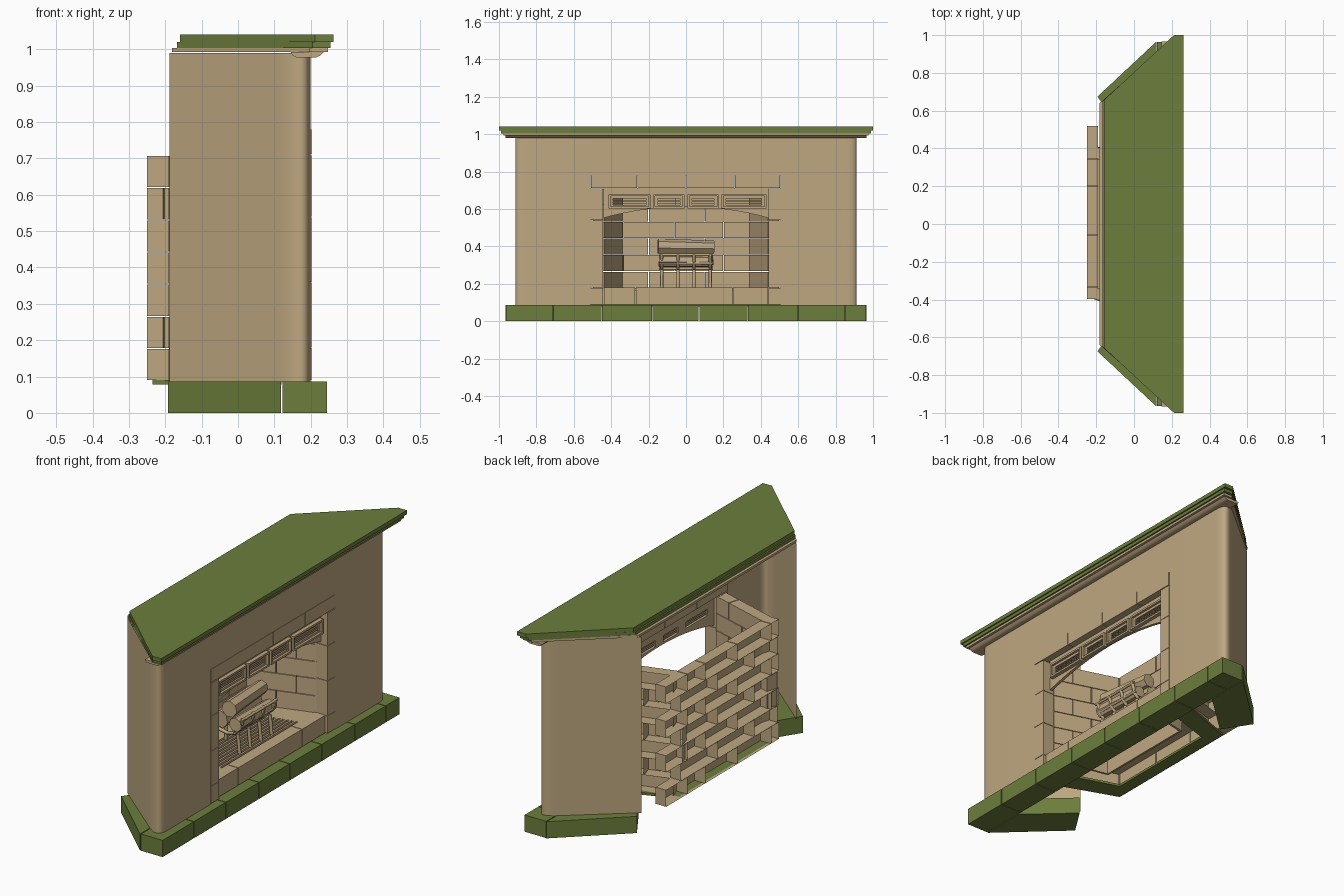
import bpy, bmesh, math
from mathutils import Vector

if "Cube" in bpy.data.objects:
    bpy.data.objects.remove(bpy.data.objects["Cube"])


def material(name, rgb):
    m = bpy.data.materials.new(name)
    m.diffuse_color = (*rgb, 1)
    m.use_nodes = True
    m.node_tree.nodes["Principled BSDF"].inputs["Base Color"].default_value = m.diffuse_color
    return m


TAN = material("tan_stone", (0.52, 0.39, 0.22))
GREEN = material("green_stone", (0.15, 0.21, 0.045))


def finish(name, bm, mat, smooth=False):
    bmesh.ops.recalc_face_normals(bm, faces=bm.faces)
    me = bpy.data.meshes.new(name)
    bm.to_mesh(me)
    bm.free()
    ob = bpy.data.objects.new(name, me)
    bpy.context.collection.objects.link(ob)
    me.materials.append(mat)
    if smooth:
        bpy.ops.object.select_all(action='DESELECT')
        ob.select_set(True)
        bpy.context.view_layer.objects.active = ob
        bpy.ops.object.shade_smooth_by_angle(angle=math.radians(35))
    return ob


def prism(bm, outline, lo, hi, axis='z', hole=None):
    """Extrude a 2D outline along an axis, optionally with a matching hole."""
    def at(p, t):
        return {'z': (p[0], p[1], t), 'x': (t, p[0], p[1]), 'y': (p[0], t, p[1])}[axis]
    n = len(outline)
    a, b = ([bm.verts.new(at(p, t)) for p in outline] for t in (lo, hi))
    if hole:
        c, d = ([bm.verts.new(at(p, t)) for p in hole] for t in (lo, hi))
    else:
        bm.faces.new(a)
        bm.faces.new(b)
    for i in range(n):
        j = (i + 1) % n
        bm.faces.new((a[i], a[j], b[j], b[i]))
        if hole:
            bm.faces.new((c[i], c[j], d[j], d[i]))
            bm.faces.new((a[i], a[j], c[j], c[i]))
            bm.faces.new((b[i], b[j], d[j], d[i]))


def rect(a0, a1, b0, b1):
    return [(a0, b0), (a1, b0), (a1, b1), (a0, b1)]


def part(name, mat, *prisms, smooth=False):
    bm = bmesh.new()
    for p in prisms:
        prism(bm, *p)
    return finish(name, bm, mat, smooth)


def open_brick(bm, origin, along, out, s0, s1, z0, z1, depth):
    """A brick with a visible face and four sides, hollow behind."""
    f, k = [], []
    for s, z in ((s0, z0), (s1, z0), (s1, z1), (s0, z1)):
        p = origin + along * s + Vector((0, 0, z))
        f.append(bm.verts.new(p))
        k.append(bm.verts.new(p + out * depth))
    bm.faces.new(f)
    for i in range(4):
        j = (i + 1) % 4
        bm.faces.new((f[i], f[j], k[j], k[i]))


# Base: front row of blocks and two diagonal side blocks
G = 0.002
seams = [-0.965, -0.71, -0.45, -0.18, 0.07, 0.33, 0.60, 0.85, 0.965]
part("base_front_blocks", GREEN,
     *[(rect(0.122, 0.245, a + G, b - G), 0, 0.086) for a, b in zip(seams, seams[1:])])
for s, side in ((1, "left"), (-1, "right")):
    pts = [(0.118, 0.965), (-0.193, 0.675), (-0.10, 0.53), (0.118, 0.73)]
    part("base_side_block_" + side, GREEN, ([(x, s * y) for x, y in pts], 0, 0.086))

# Hearth ring under the firebox
part("hearth_ring", GREEN,
     ([(0.12, -0.52), (0.12, 0.52), (-0.235, 0.39), (-0.235, -0.39)], 0.078, 0.09, 'z',
      [(0.11, -0.40), (0.11, 0.40), (-0.17, 0.31), (-0.17, -0.31)]))

# Body shell: flat front around the opening, rounded corners, diagonal sides
bm = bmesh.new()
for s, inner in ((1, 0.505), (-1, 0.51)):
    plan = [(0.2, inner)]
    p0, c, p2 = Vector((0.2, 0.86)), Vector((0.2, 0.955)), Vector((0.11, 0.878))
    for i in range(11):
        t = i / 10
        plan.append(tuple(p0 * (1 - t) ** 2 + c * 2 * t * (1 - t) + p2 * t * t))
    plan.append((-0.188, 0.63))
    cols = [[bm.verts.new((x, s * y, z)) for z in (0.085, 0.99)] for x, y in plan]
    for a, b in zip(cols, cols[1:]):
        bm.faces.new((a[0], b[0], b[1], a[1]))
bm.faces.new([bm.verts.new((0.2, y, z)) for y, z in rect(-0.51, 0.505, 0.78, 0.99)])
finish("body_shell", bm, TAN, True)


# Mantel: stepped slab with a moulding below the front edge
def mantel(xf, ye, xb, yb):
    return [(xf, -ye), (xf, ye), (xf - 0.05, ye), (xb, yb), (xb, -yb), (xf - 0.05, -ye)]


part("mantel_slab", GREEN, (mantel(0.262, 1.0, -0.16, 0.655), 1.02, 1.04))
part("mantel_step", GREEN, (mantel(0.255, 0.988, -0.168, 0.65), 1.004, 1.02))
part("mantel_lower_step", TAN, (mantel(0.247, 0.975, -0.182, 0.64), 0.992, 1.004))
prof = [(0.145, 0.992), (0.15, 0.983), (0.16, 0.978), (0.215, 0.978),
        (0.227, 0.983), (0.235, 0.992)]
part("mantel_moulding", TAN, (prof, -0.965, 0.965, 'y'), smooth=True)

# Surround: top course and two jambs
tops = [-0.51, -0.26, 0.0, 0.26, 0.505]
jz = [0.09, 0.18, 0.36, 0.54, 0.71]
part("surround_top", TAN,
     *[(rect(a + G, b - G, 0.712, 0.78), 0.12, 0.202, 'x') for a, b in zip(tops, tops[1:])])
for name, a, b in (("surround_jamb_right", -0.51, -0.445), ("surround_jamb_left", 0.44, 0.505)):
    part(name, TAN, *[(rect(a, b, lo, hi - G), 0.12, 0.202, 'x') for lo, hi in zip(jz, jz[1:])])

# Firebox walls of hollow staggered bricks
H = 0.0885
back, sides = bmesh.new(), bmesh.new()
for r in range(7):
    z0, z1 = 0.09 + r * H, 0.09 + (r + 1) * H - 0.003
    ends = [-0.40, -0.335, -0.06, 0.20, 0.345, 0.52] if r % 2 == 0 else [-0.39, -0.20, 0.10, 0.40]
    for a, b in zip(ends, ends[1:]):
        open_brick(back, Vector((-0.19, 0, 0)), Vector((0, 1, 0)), Vector((-1, 0, 0)),
                   a + G, b - G, z0, z1, 0.06)
    for s in (1, -1):
        along = Vector((-0.33, -0.10 * s, 0)).normalized()
        out = Vector((-0.10, 0.33 * s, 0)).normalized()
        over = 0.39 if r in (2, 3) else 0.345
        cuts = [0.0, 0.2, over] if r % 2 else [0.0, 0.1, over]
        for a, b in zip(cuts, cuts[1:]):
            open_brick(sides, Vector((0.14, 0.44 * s, 0)), along, out,
                       a + G, b - G, z0, z1, 0.06)
finish("firebox_back_bricks", back, TAN)
finish("firebox_side_bricks", sides, TAN)

# Firebox floor with an opening, grille bars and front curb
part("firebox_floor", TAN,
     ([(0.14, -0.44), (0.14, 0.44), (-0.19, 0.34), (-0.19, -0.34)], 0.165, 0.178, 'z',
      [(0.125, -0.31), (0.125, 0.31), (-0.06, 0.27), (-0.06, -0.27)]))
part("ash_pit_walls", TAN,
     ([(0.13, -0.32), (0.13, 0.32), (-0.07, 0.28), (-0.07, -0.28)], 0.09, 0.17, 'z',
      [(0.125, -0.31), (0.125, 0.31), (-0.06, 0.27), (-0.06, -0.27)]))
part("floor_grille", TAN,
     *[(rect(x, x + 0.01, 0.166, 0.178), -0.31, 0.31, 'y')
       for x in [-0.05 + 0.022 * i for i in range(8)]])
curb = [-0.44, -0.27, 0.25, 0.44]
part("front_curb", TAN,
     *[(rect(a + G, b - G, 0.09, 0.18), 0.128, 0.19, 'x') for a, b in zip(curb, curb[1:])])

# Arched hood plate, built around the vent slots
vents = [(-0.415, -0.19), (-0.175, -0.008), (0.008, 0.175), (0.19, 0.43)]
slots = [(a + 0.025, b - 0.025) for a, b in vents]
arch = [(y, 0.612 - 0.06 * (y / 0.44) ** 2) for y in [-0.44 + 0.055 * i for i in range(17)]]
edges = [-0.44] + [v for sl in slots for v in sl] + [0.44]
part("hood_plate", TAN,
     (arch + [(0.44, 0.622), (-0.44, 0.622)], 0.15, 0.165, 'x'),
     (rect(-0.44, 0.44, 0.655, 0.712), 0.15, 0.165, 'x'),
     *[(rect(a, b, 0.622, 0.655), 0.15, 0.165, 'x') for a, b in zip(edges[::2], edges[1::2])])

# Vent frames with a raised rim and slats
for i, ((a, b), (c, d)) in enumerate(zip(vents, slots)):
    part(f"vent_frame_{i + 1}", TAN,
         (rect(a, b, 0.602, 0.678), 0.165, 0.185, 'x', rect(a + 0.01, b - 0.01, 0.612, 0.668)),
         (rect(a + 0.01, b - 0.01, 0.612, 0.668), 0.165, 0.173, 'x', rect(c, d, 0.622, 0.655)),
         *[(rect(c, d, z, z + 0.004), 0.155, 0.172, 'x') for z in (0.628, 0.6365, 0.645)])


# Fire basket: curved staves and cross bars
def tube(name, paths, radius):
    cu = bpy.data.curves.new(name, 'CURVE')
    cu.dimensions = '3D'
    cu.bevel_depth, cu.bevel_resolution, cu.use_fill_caps = radius, 1, True
    for path in paths:
        sp = cu.splines.new('POLY')
        sp.points.add(len(path) - 1)
        for p, q in zip(sp.points, path):
            p.co = (*q, 1)
    cu.materials.append(TAN)
    bpy.context.collection.objects.link(bpy.data.objects.new(name, cu))


stave = [(-0.06, 0.30), (-0.03, 0.275), (0.03, 0.265), (0.075, 0.275), (0.105, 0.305), (0.12, 0.36)]
ys = [-0.13, -0.043, 0.043, 0.13]
tube("basket_staves", [[(x, y, z) for x, z in stave] for y in ys], 0.009)
tube("basket_legs", [[(x, y, 0.178), (x * 0.9, y, 0.275)] for y in ys for x in (0.1, -0.04)], 0.009)
tube("basket_rails", [[(x, -0.145, z), (x, 0.145, z)]
                      for x, z in ((0.12, 0.355), (0.108, 0.31), (0.08, 0.28), (-0.05, 0.295))], 0.007)

# Logs: low-sided tapered cylinders resting in the basket
for i, (p, q, r) in enumerate((((0.085, -0.145, 0.325), (0.08, 0.14, 0.32), 0.036),
                               ((-0.005, -0.14, 0.33), (0.0, 0.145, 0.335), 0.046),
                               ((0.055, -0.15, 0.40), (0.03, 0.15, 0.395), 0.042))):
    p, q = Vector(p), Vector(q)
    bm = bmesh.new()
    bmesh.ops.create_cone(bm, cap_ends=True, segments=7, radius1=r, radius2=r * 0.85,
                          depth=(q - p).length)
    rot = (q - p).to_track_quat('Z', 'Y').to_matrix()
    for v in bm.verts:
        v.co = rot @ v.co + (p + q) / 2
    finish(f"log_{i + 1}", bm, TAN)
